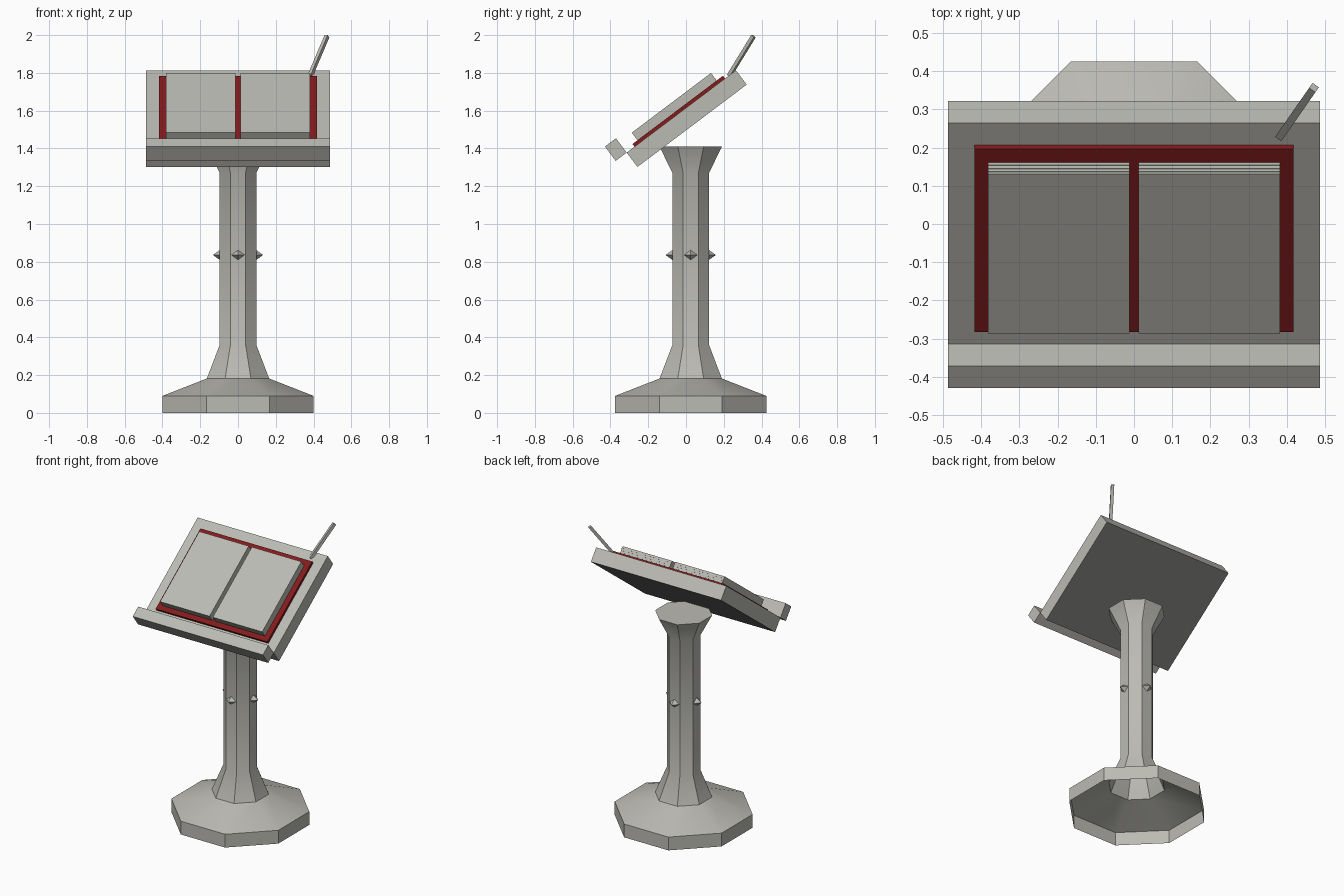
import bpy, bmesh, math
from mathutils import Vector, Matrix

if "Cube" in bpy.data.objects:
    bpy.data.objects.remove(bpy.data.objects["Cube"])


def material(name, rgb):
    m = bpy.data.materials.new(name)
    m.diffuse_color = (*rgb, 1)
    m.use_nodes = True
    m.node_tree.nodes["Principled BSDF"].inputs["Base Color"].default_value = m.diffuse_color
    return m


STONE = material("warm_grey_stone", (0.50, 0.495, 0.455))
DARK = material("dark_grey_underside", (0.2, 0.2, 0.195))
RED = material("dark_red_leather", (0.23, 0.011, 0.012))


def finish(name, bm, mat, matrix=None):
    bmesh.ops.recalc_face_normals(bm, faces=bm.faces)
    mesh = bpy.data.meshes.new(name)
    bm.to_mesh(mesh)
    bm.free()
    mesh.materials.append(mat)
    ob = bpy.data.objects.new(name, mesh)
    if matrix:
        ob.matrix_world = matrix
    bpy.context.collection.objects.link(ob)
    return ob


def box(name, lo, hi, mat, matrix):
    bm = bmesh.new()
    lo, hi = Vector(lo), Vector(hi)
    bmesh.ops.create_cube(bm, size=1)
    for v in bm.verts:
        v.co = Vector((lo[i] + hi[i]) / 2 + v.co[i] * (hi[i] - lo[i]) for i in range(3))
    return finish(name, bm, mat, matrix)


AXIS_Y = 0.025  # the pedestal stands slightly behind centre

# Octagonal pedestal: (apothem, height), open underneath, capped on top
profile = [(0.4, 0), (0.4, 0.09), (0.165, 0.182), (0.097, 0.36), (0.097, 1.27), (0.165, 1.41)]
bm = bmesh.new()
rings = []
for a, z in profile:
    r = a / math.cos(math.pi / 8)
    angles = [math.pi / 8 + k * math.pi / 4 for k in range(8)]
    rings.append([bm.verts.new((r * math.cos(t), r * math.sin(t), z)) for t in angles])
for low, high in zip(rings, rings[1:]):
    for k in range(8):
        j = (k + 1) % 8
        bm.faces.new((low[k], low[j], high[j], high[k]))
bm.faces.new(rings[-1])
pedestal = finish("pedestal", bm, STONE, Matrix.Translation((0, AXIS_Y, 0)))
bpy.context.view_layer.objects.active = pedestal
pedestal.select_set(True)
bpy.ops.object.shade_smooth_by_angle(angle=math.radians(30))

# Four pointed studs around the shaft
for k in range(4):
    bm = bmesh.new()
    base = [bm.verts.new(c) for c in
            ((0.035, -0.097, 0), (0, -0.097, 0.026), (-0.035, -0.097, 0), (0, -0.097, -0.026))]
    tip = bm.verts.new((0, -0.133, 0))
    for i in range(4):
        bm.faces.new((base[i], base[(i + 1) % 4], tip))
    bm.faces.new(base)
    finish(f"stud_{k + 1}", bm, STONE,
           Matrix.Translation((0, AXIS_Y, 0.836)) @ Matrix.Rotation(k * math.pi / 2, 4, 'Z'))

# Sloping desk; local y runs up the slope from its front top edge, local z is its normal
slope = Matrix.Translation((0, -0.314, 1.378)) @ Matrix.Rotation(math.radians(37), 4, 'X')
desk = box("desk_board", (-0.487, 0, -0.095), (0.487, 0.724, 0), STONE, slope)
desk.data.materials.append(DARK)
for f in desk.data.polygons:  # dark underside
    f.material_index = 1 if f.normal.z < -0.5 else 0
box("desk_lip", (-0.487, -0.073, 0), (0.487, 0, 0.095), STONE, slope)

# Open book: cover and two page blocks, with fine ridges on the far page edges
box("book_cover", (-0.418, 0.052, 0), (0.418, 0.652, 0.018), RED, slope)
for side, x0, x1 in (("left", -0.382, -0.012), ("right", 0.012, 0.382)):
    box(f"{side}_pages", (x0, 0.085, 0.018), (x1, 0.609, 0.068), STONE, slope)
    for i in range(3):
        n = 0.026 + i * 0.014
        box(f"{side}_page_ridge_{i + 1}", (x0, 0.609, n), (x1, 0.611, n + 0.007), STONE, slope)

# Square pen stuck in the upper right corner
start, end = Vector((0.382, 0.229, 1.785)), Vector((0.471, 0.357, 1.994))
d = (end - start).normalized()
side = d.cross(Vector((0, 0, 1))).normalized()
frame = Matrix((side, d.cross(side), d)).transposed().to_4x4()
box("pen", (-0.01, -0.01, 0), (0.01, 0.01, (end - start).length), STONE,
    Matrix.Translation(start) @ frame)
